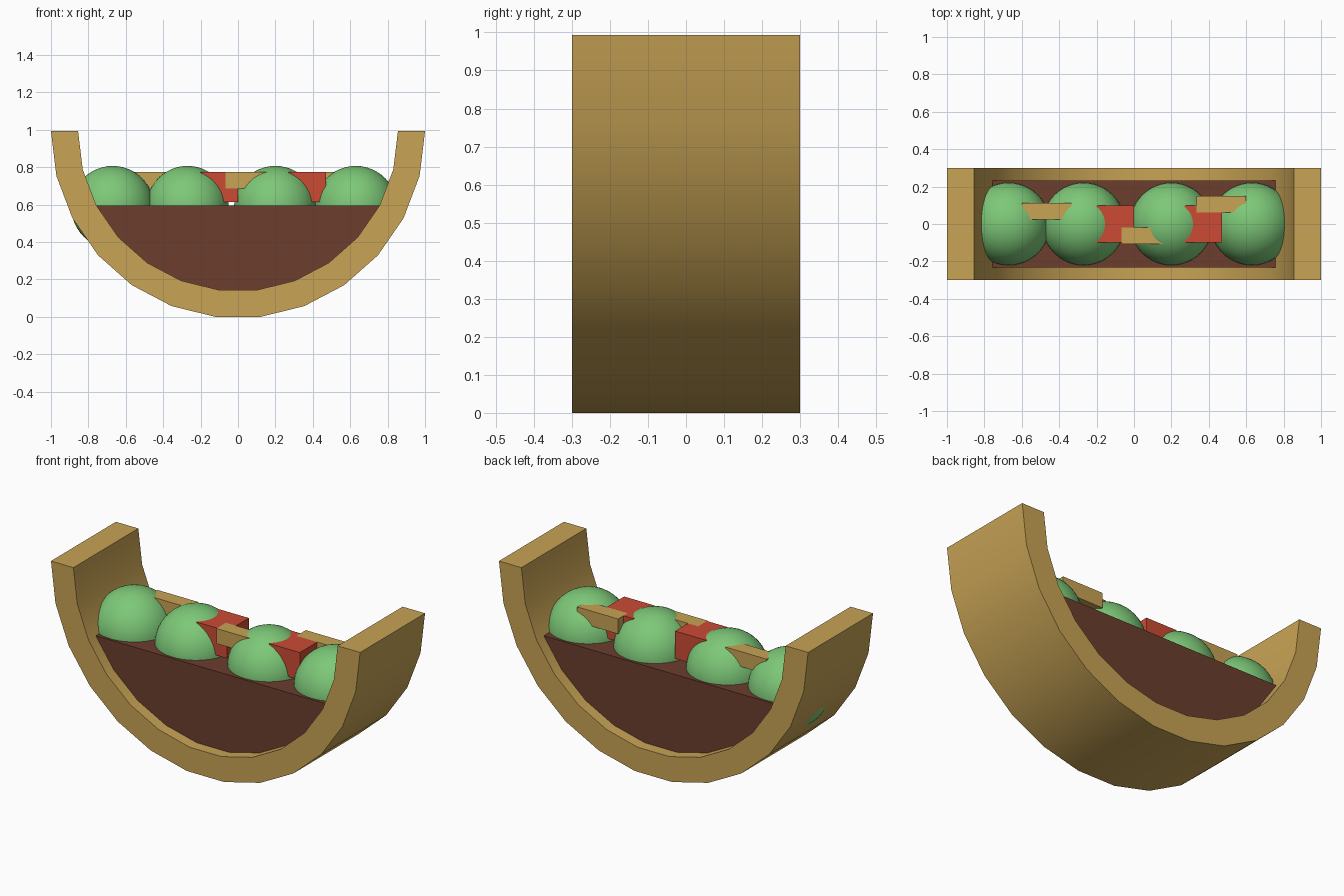
import bpy, bmesh, math

if "Cube" in bpy.data.objects:
    bpy.data.objects.remove(bpy.data.objects["Cube"])

SEG = 13                                   # sides along the half circle
CZ = math.cos(math.pi / SEG / 2)           # height of the circle centre


def material(name, rgb):
    m = bpy.data.materials.new(name)
    m.diffuse_color = (*rgb, 1)
    m.use_nodes = True
    m.node_tree.nodes["Principled BSDF"].inputs["Base Color"].default_value = m.diffuse_color
    return m


TAN = material("golden tan", (0.578, 0.367, 0.091))
BROWN = material("meat brown", (0.147, 0.048, 0.026))
GREEN = material("leaf green", (0.205, 0.578, 0.188))
RED = material("tomato red", (0.597, 0.070, 0.034))


def add_object(name, bm, mat, smooth=False):
    bmesh.ops.recalc_face_normals(bm, faces=bm.faces)
    me = bpy.data.meshes.new(name)
    bm.to_mesh(me)
    bm.free()
    me.materials.append(mat)
    ob = bpy.data.objects.new(name, me)
    bpy.context.collection.objects.link(ob)
    if smooth:
        bpy.ops.object.select_all(action='DESELECT')
        ob.select_set(True)
        bpy.context.view_layer.objects.active = ob
        bpy.ops.object.shade_smooth_by_angle(angle=math.radians(30))
    return ob


def arc(radius, first=0, last=SEG):
    """Points of the lower half circle, in x and z."""
    return [(radius * math.cos(math.pi * i / SEG), CZ - radius * math.sin(math.pi * i / SEG))
            for i in range(first, last + 1)]


def extrude_profile(name, points, half_depth, mat, smooth=False):
    bm = bmesh.new()
    face = bm.faces.new([bm.verts.new((x, -half_depth, z)) for x, z in points])
    new = bmesh.ops.extrude_face_region(bm, geom=[face], use_keep_orig=True)["geom"]
    verts = [v for v in new if isinstance(v, bmesh.types.BMVert)]
    bmesh.ops.translate(bm, verts=verts, vec=(0, 2 * half_depth, 0))
    return add_object(name, bm, mat, smooth)


def box(name, center, size, mat):
    bm = bmesh.new()
    bmesh.ops.create_cube(bm, size=1)
    bmesh.ops.scale(bm, vec=size, verts=bm.verts)
    bmesh.ops.translate(bm, vec=center, verts=bm.verts)
    return add_object(name, bm, mat)


# curved shell and the filling lying in it
extrude_profile("shell", arc(1.0) + arc(0.855)[::-1], 0.3, TAN, smooth=True)
extrude_profile("meat_filling", arc(0.855, 2, SEG - 2), 0.233, BROWN)

# lettuce balls
for i, x in enumerate((-0.67, -0.27, 0.2, 0.63)):
    bm = bmesh.new()
    bmesh.ops.create_uvsphere(bm, u_segments=48, v_segments=24, radius=0.221)
    bmesh.ops.translate(bm, vec=(x, 0, 0.586), verts=bm.verts)
    add_object(f"lettuce_{i + 1}", bm, GREEN, smooth=True)

# tomato cubes
for i, x in enumerate((-0.1, 0.37)):
    box(f"tomato_{i + 1}", (x, 0, 0.694), (0.2, 0.2, 0.16), RED)

# cheese strips
for i, (x, y) in enumerate(((-0.467, 0.067), (0.067, -0.062), (0.467, 0.105))):
    box(f"cheese_strip_{i + 1}", (x, y, 0.73), (0.265, 0.088, 0.088), TAN)
